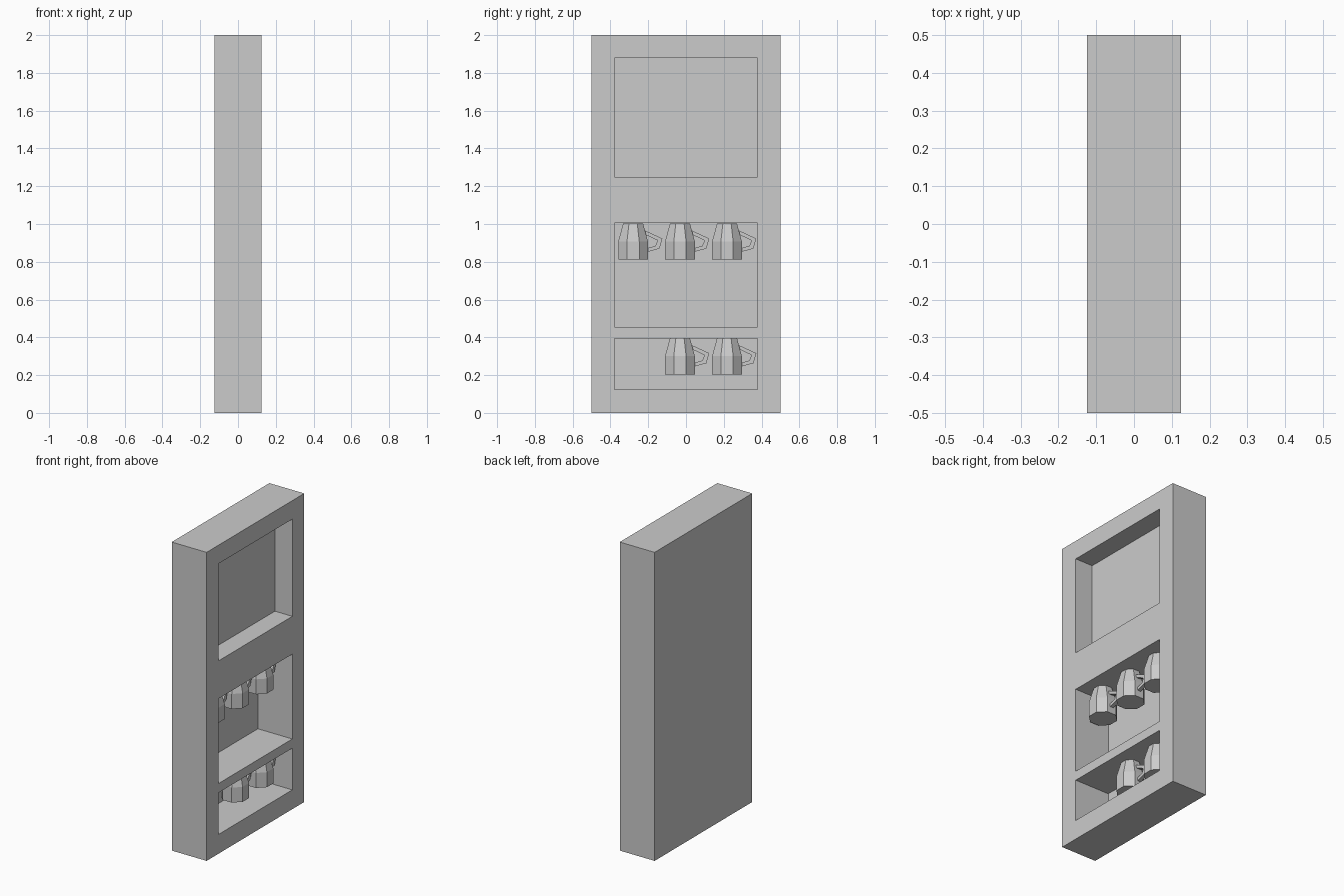
import bpy
import bmesh
import math
from mathutils import Matrix

cube = bpy.data.objects.get("Cube")
if cube:
    bpy.data.objects.remove(cube, do_unlink=True)

grey = bpy.data.materials.new("plain grey")
grey.use_nodes = True
grey.diffuse_color = (0.6, 0.6, 0.6, 1)
grey.node_tree.nodes["Principled BSDF"].inputs["Base Color"].default_value = (0.6, 0.6, 0.6, 1)


def make_object(name, bm):
    bmesh.ops.recalc_face_normals(bm, faces=bm.faces)
    mesh = bpy.data.meshes.new(name)
    bm.to_mesh(mesh)
    bm.free()
    mesh.materials.append(grey)
    obj = bpy.data.objects.new(name, mesh)
    bpy.context.collection.objects.link(obj)
    return obj


def box(name, low, high):
    bm = bmesh.new()
    bmesh.ops.create_cube(bm, size=1)
    for v in bm.verts:
        v.co = [a + (c + 0.5) * (b - a) for a, b, c in zip(low, high, v.co)]
    return make_object(name, bm)


# Cabinet slab with three recesses in its +x face
HALF = 0.125
cabinet = box("cabinet", (-HALF, -0.5, 0), (HALF, 0.5, 2))
recesses = {"display": (1.25, 1.88, 0.0),
            "upper_shelf": (0.455, 1.005, -HALF + 0.003),
            "lower_shelf": (0.125, 0.395, -HALF + 0.003)}
for name, (bottom, top, back) in recesses.items():
    cutter = box(name + "_cutter", (back, -0.378, bottom), (HALF + 0.1, 0.378, top))
    cutter.hide_render = True
    cut = cabinet.modifiers.new(name, "BOOLEAN")
    cut.operation = "DIFFERENCE"
    cut.solver = "EXACT"
    cut.object = cutter
    bpy.context.view_layer.objects.active = cabinet
    bpy.ops.object.modifier_apply(modifier=name)
    bpy.data.objects.remove(cutter, do_unlink=True)


# Eight-sided mug body: straight below, tapering above
def mug_body():
    bm = bmesh.new()
    turn = Matrix.Rotation(math.pi / 8, 4, "Z")
    for r_low, r_high, low, high in ((0.085, 0.085, 0, 0.097), (0.085, 0.057, 0.097, 0.192)):
        place = Matrix.Translation((0, 0, (low + high) / 2)) @ turn
        bmesh.ops.create_cone(bm, cap_ends=True, segments=8, radius1=r_low,
                              radius2=r_high, depth=high - low, matrix=place)
    inner = [f for f in bm.faces if all(abs(v.co.z - 0.097) < 1e-4 for v in f.verts)]
    bmesh.ops.delete(bm, geom=inner, context="FACES_ONLY")
    bmesh.ops.remove_doubles(bm, verts=bm.verts, dist=1e-4)
    return make_object("mug_body", bm)


# Angular handle: outer and inner outline swept across a small width
def mug_handle():
    outer = [(0.06, 0.156), (0.155, 0.112), (0.14, 0.059), (0.06, 0.037)]
    inner = [(0.06, 0.135), (0.13, 0.102), (0.118, 0.073), (0.06, 0.057)]
    bm = bmesh.new()
    rings = []
    for (yo, zo), (yi, zi) in zip(outer, inner):
        corners = ((-1, yo, zo), (1, yo, zo), (1, yi, zi), (-1, yi, zi))
        rings.append([bm.verts.new((s * 0.012, y, z)) for s, y, z in corners])
    for a, b in zip(rings, rings[1:]):
        for i in range(4):
            j = (i + 1) % 4
            bm.faces.new((a[i], a[j], b[j], b[i]))
    bm.faces.new(rings[0])
    bm.faces.new(rings[-1])
    return make_object("mug_handle", bm)


# Mugs below the tops of the two shelves, sharing their meshes
parts = [mug_body(), mug_handle()]
spots = [(y, 0.811) for y in (-0.28, -0.032, 0.217)] + [(y, 0.204) for y in (-0.032, 0.217)]
for n, (y, z) in enumerate(spots):
    for part in parts:
        obj = part
        if n:
            obj = part.copy()
            bpy.context.collection.objects.link(obj)
        obj.location = (0, y, z)
